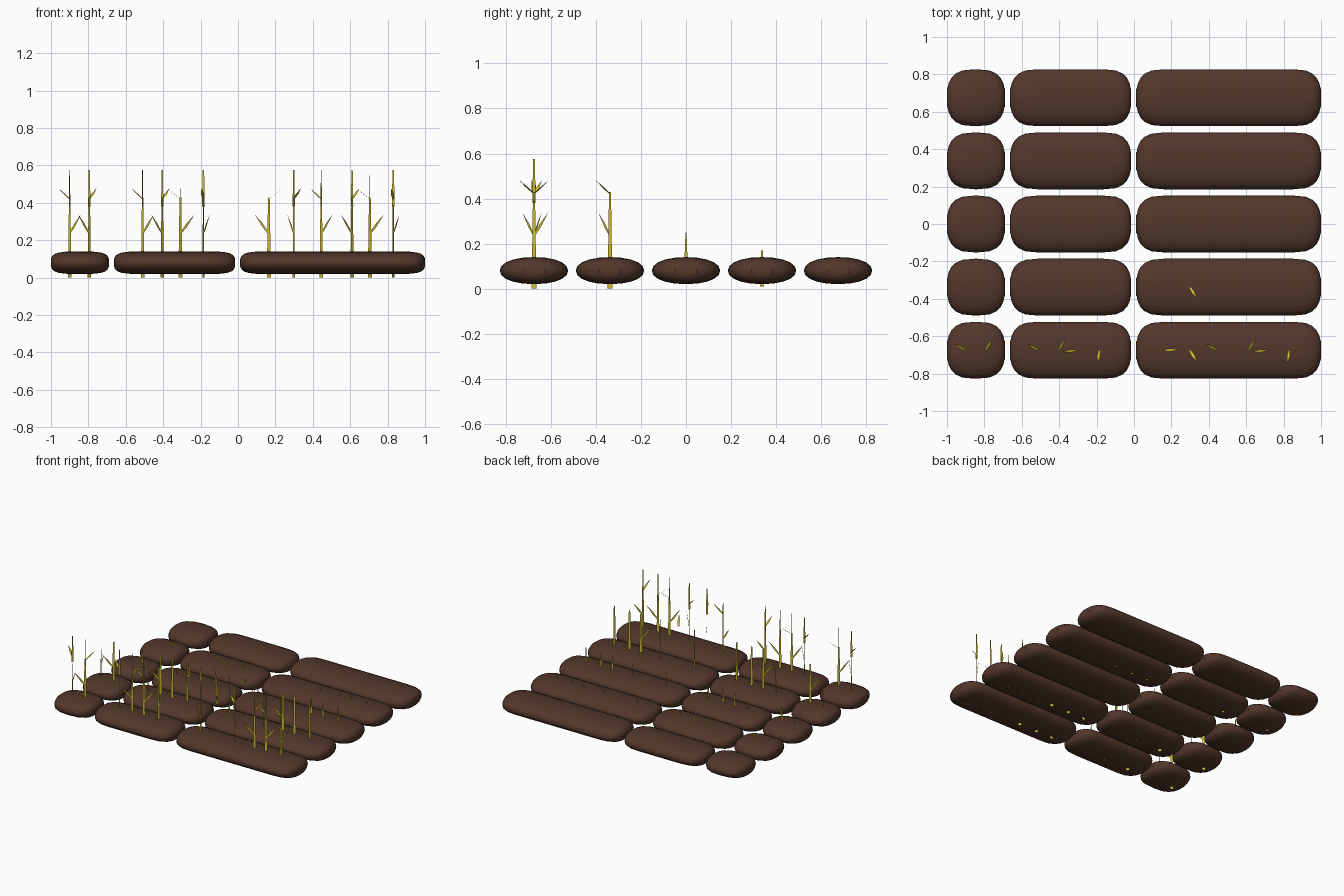
import bpy
import bmesh
from math import cos, sin, pi, copysign
from mathutils import Vector

if "Cube" in bpy.data.objects:
    bpy.data.objects.remove(bpy.data.objects["Cube"])


def material(name, color):
    m = bpy.data.materials.new(name)
    m.diffuse_color = (*color, 1)
    m.use_nodes = True
    m.node_tree.nodes["Principled BSDF"].inputs["Base Color"].default_value = m.diffuse_color
    return m


SOIL = material("soil", (0.085, 0.038, 0.024))
STRAW = material("straw", (0.62, 0.50, 0.03))

ROWS = [-0.675, -0.3375, 0.0, 0.3375, 0.675]
COLUMNS = [(-1.0, -0.69), (-0.663, -0.015), (0.012, 1.0)]


def finish(name, bm, mat):
    mesh = bpy.data.meshes.new(name)
    bm.to_mesh(mesh)
    bm.free()
    mesh.materials.append(mat)
    obj = bpy.data.objects.new(name, mesh)
    bpy.context.collection.objects.link(obj)
    return obj


def spow(v, p):
    return copysign(abs(v) ** p, v)


# Soil mound: flattened oval section lofted along x with rounded ends
def mound(name, x0, x1, y, half_y=0.152, half_z=0.06, zc=0.08):
    bm = bmesh.new()
    end, n = 0.15, 20
    ts = [0, 0.015, 0.06, 0.15, 0.3, 0.55, 1.0]
    stations = [(x0 + end * t, t) for t in ts]
    stations += [(x1 - end * t, t) for t in reversed(ts)]
    rings = []
    for x, t in stations:
        ky = max(0.32, (1 - (1 - t) ** 2.8) ** (1 / 2.8))
        kz = max(0.32, (1 - (1 - t) ** 3.6) ** (1 / 3.6))
        ring = []
        for i in range(n):
            a = 2 * pi * i / n
            ring.append(bm.verts.new((x, y + half_y * ky * spow(cos(a), 0.93),
                                      zc + half_z * kz * spow(sin(a), 0.93))))
        rings.append(ring)
    for r, s in zip(rings, rings[1:]):
        for i in range(n):
            j = (i + 1) % n
            bm.faces.new((r[i], r[j], s[j], s[i]))
    bm.faces.new(rings[0])
    bm.faces.new(rings[-1])
    bmesh.ops.recalc_face_normals(bm, faces=bm.faces)
    obj = finish(name, bm, SOIL)
    bpy.ops.object.select_all(action='DESELECT')
    obj.select_set(True)
    bpy.context.view_layer.objects.active = obj
    bpy.ops.object.shade_smooth_by_angle(angle=0.7)


for r, y in enumerate(ROWS):
    for c, (x0, x1) in enumerate(COLUMNS):
        mound(f"soil_mound_{r + 1}_{c + 1}", x0, x1, y)

# Plants: x, lower leaf direction, upper leaf direction
A = ((0.060, -0.052), (-0.062, 0.035))
B = ((-0.060, -0.052), (0.040, 0.064))
C = ((0.076, 0.034), (-0.075, -0.010))
D = ((0.034, 0.064), (-0.010, -0.070))
E = ((-0.076, 0.034), (0.078, 0.004))
F = ((-0.034, 0.064), (0.040, -0.062))
PLANTS = [(-0.90, A), (-0.795, B), (-0.51, A), (-0.405, B), (-0.308, C),
          (-0.185, D), (0.165, E), (0.298, F), (0.445, A), (0.61, B),
          (0.705, C), (0.83, D)]
UP = Vector((0, 0, 1))


def card(bm, points):
    bm.faces.new([bm.verts.new(p) for p in points])


# Flat upright blade tapering from w0 to w1
def stalk(bm, x, y, side, z0, z1, w0, w1):
    a, b = Vector((x, y, z0)), Vector((x, y, z1))
    card(bm, (a - side * w0 / 2, a + side * w0 / 2,
              b + side * w1 / 2, b - side * w1 / 2))


# Pointed leaf reaching from the stalk, width measured along across
def leaf(bm, x, y, d, across, z0, z1, w):
    a = Vector((x, y, z0))
    tip = Vector((x + d[0], y + d[1], z1))
    mid = a.lerp(tip, 0.45)
    card(bm, (a - across * w * 0.3, mid - across * w / 2,
              tip, mid + across * w / 2, a + across * w * 0.3))


for r, y in enumerate(ROWS[:4]):
    bm = bmesh.new()
    for i, (x, (low, high)) in enumerate(PLANTS):
        side = Vector((*low, 0)).normalized()
        cross = Vector((-high[1], high[0], 0)).normalized()
        if r == 0:      # ripe stalks with two tiers of leaves
            stalk(bm, x, y, side, 0.0, 0.43, 0.024, 0.010)
            leaf(bm, x, y, low, UP, 0.235, 0.338, 0.022)
            stalk(bm, x, y, cross, 0.38, 0.50 if i == 6 else 0.575, 0.015, 0.008)
            leaf(bm, x, y, high, cross, 0.42, 0.48, 0.017)
        elif r == 1:    # half-grown stalks
            stalk(bm, x, y, side, 0.0, 0.43, 0.024, 0.010)
            if low[1] < 0:
                leaf(bm, x, y, low, UP, 0.235, 0.338, 0.022)
            if i == 7:
                leaf(bm, x, y, high, cross, 0.42, 0.48, 0.017)
        elif r == 2:    # young shoots
            stalk(bm, x, y, side, 0.03, 0.25, 0.024, 0.005)
        else:           # sprouts
            stalk(bm, x, y, side, 0.01, 0.17, 0.018, 0.008)
    finish(f"crop_row_{r + 1}", bm, STRAW)
